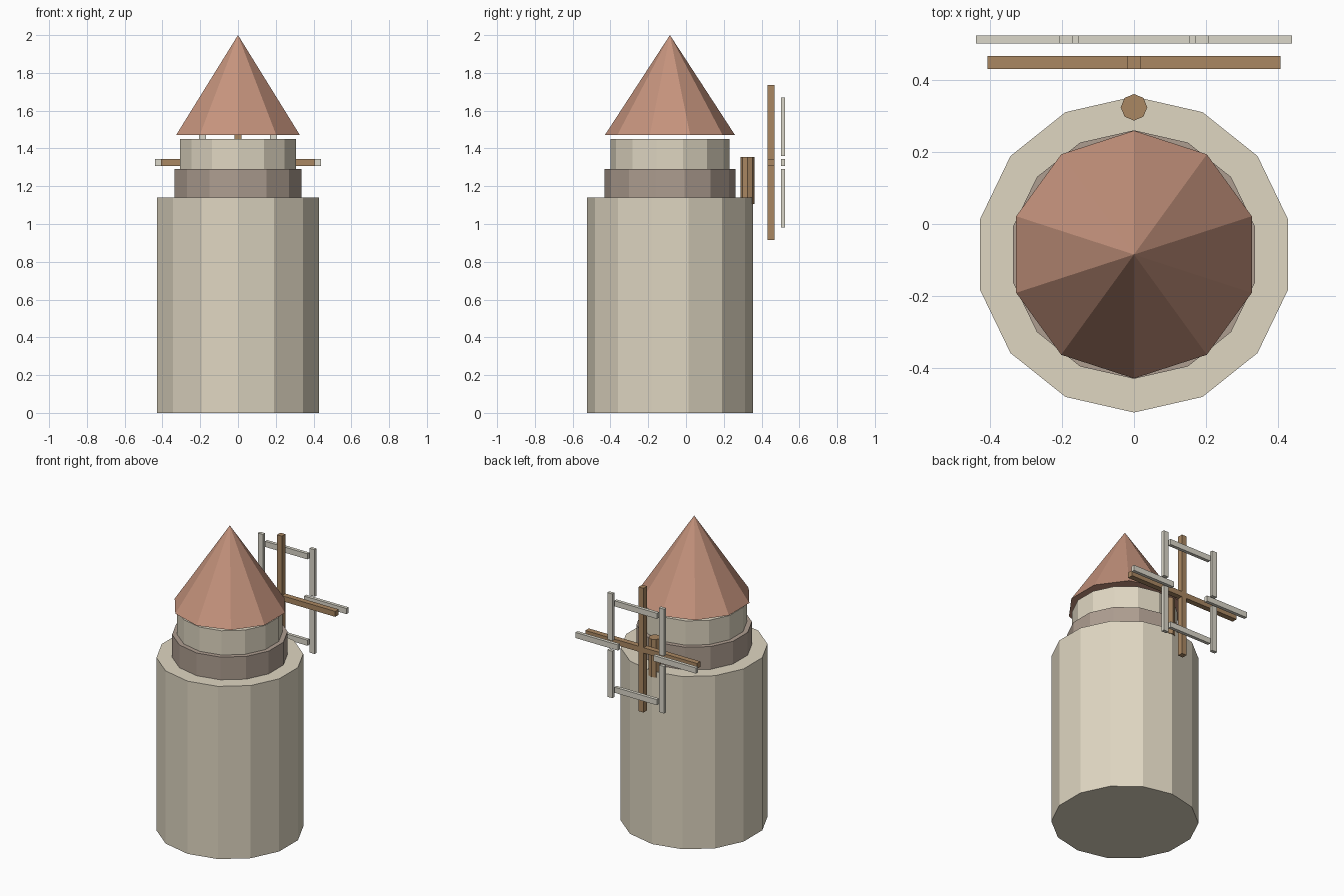
import bpy

if "Cube" in bpy.data.objects:
    bpy.data.objects.remove(bpy.data.objects["Cube"])


def material(name, rgb):
    # display colour 0-255 converted to linear
    mat = bpy.data.materials.new(name)
    mat.diffuse_color = [(c / 255) ** 2.2 for c in rgb] + [1]
    mat.use_nodes = True
    mat.node_tree.nodes["Principled BSDF"].inputs["Base Color"].default_value = mat.diffuse_color
    return mat


STONE = material("pale_stone", (222, 213, 192))
BAND = material("grey_brown_stone", (172, 156, 143))
TILE = material("terracotta", (196, 146, 124))
WOOD = material("wood", (168, 134, 98))
SLAT = material("pale_slat", (218, 214, 200))

TOWER_Y = -0.085   # tower axis
SAIL_Z = 1.326     # height of the sail centre


def finish(name, mat):
    obj = bpy.context.object
    obj.name = name
    obj.data.materials.append(mat)
    return obj


def drum(name, sides, r_bottom, r_top, z0, z1, y, mat):
    bpy.ops.mesh.primitive_cone_add(vertices=sides, radius1=r_bottom, radius2=r_top,
                                    depth=z1 - z0, location=(0, y, (z0 + z1) / 2))
    return finish(name, mat)


def bar(name, centre, size, mat):
    bpy.ops.mesh.primitive_cube_add(size=1, location=centre)
    bpy.context.object.scale = size
    bpy.ops.object.transform_apply(location=False, rotation=False, scale=True)
    return finish(name, mat)


# Tower body, stepped rings and roof
drum("tower_body", 14, 0.44, 0.44, 0, 1.14, TOWER_Y, STONE)
drum("lower_ring", 14, 0.346, 0.346, 1.14, 1.29, TOWER_Y, BAND)
drum("upper_ring", 14, 0.316, 0.316, 1.29, 1.45, TOWER_Y, STONE)
drum("roof", 10, 0.345, 0, 1.47, 2.0, TOWER_Y, TILE)

# Upright hub peg behind the sails
drum("hub", 8, 0.037, 0.037, 1.105, 1.355, 0.325, WOOD)

# Crossed sail arms
bar("sail_arm_vertical", (0, 0.45, SAIL_Z), (0.036, 0.036, 0.82), WOOD)
bar("sail_arm_horizontal", (0, 0.45, SAIL_Z), (0.815, 0.036, 0.036), WOOD)

# Sail slats, repeated on both sides and above and below
SLAT_Y, LENGTH, WIDTH, DEPTH = 0.514, 0.31, 0.037, 0.022
for s, side in ((-1, "left"), (1, "right")):
    bar(f"side_slat_{side}", (s * 0.285, SLAT_Y, SAIL_Z), (LENGTH, DEPTH, WIDTH), SLAT)
    for t, level in ((-1, "lower"), (1, "upper")):
        bar(f"post_slat_{level}_{side}", (s * 0.189, SLAT_Y, SAIL_Z + t * 0.189),
            (WIDTH, DEPTH, LENGTH), SLAT)
for t, level in ((-1, "lower"), (1, "upper")):
    bar(f"cross_slat_{level}", (0, SLAT_Y, SAIL_Z + t * 0.285), (LENGTH, DEPTH, WIDTH), SLAT)
